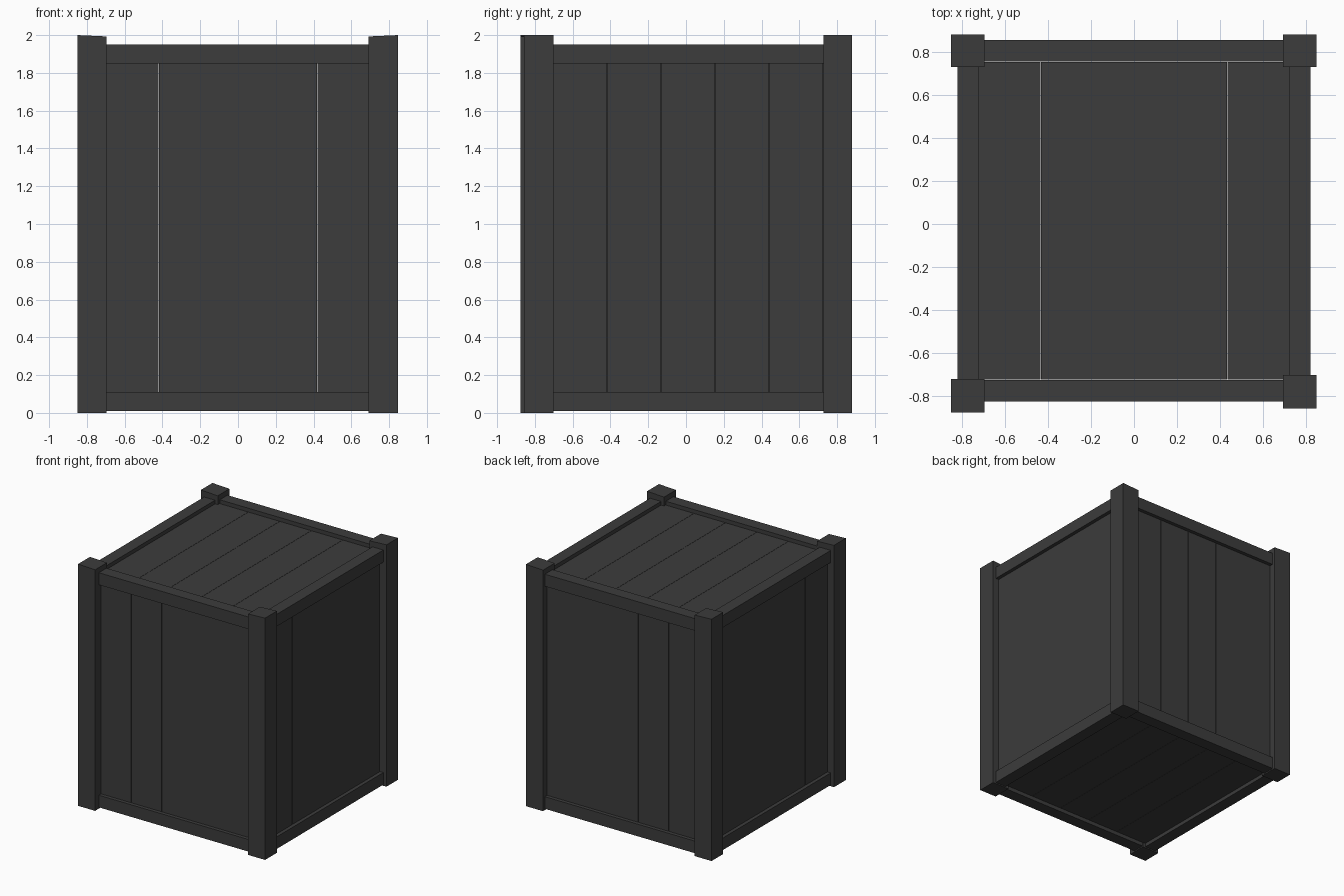
import bpy, bmesh
from mathutils import Vector

if "Cube" in bpy.data.objects:
    bpy.data.objects.remove(bpy.data.objects["Cube"])

# Dark charcoal wood
dark = bpy.data.materials.new("dark_wood")
dark.diffuse_color = (0.045, 0.045, 0.045, 1)
dark.use_nodes = True
dark.node_tree.nodes["Principled BSDF"].inputs["Base Color"].default_value = dark.diffuse_color


def box(name, x, y, z):
    """Axis-aligned box from (min, max) ranges."""
    bm = bmesh.new()
    bmesh.ops.create_cube(bm, size=1)
    for v in bm.verts:
        v.co = Vector([r[0] + (c + 0.5) * (r[1] - r[0]) for c, r in zip(v.co, (x, y, z))])
    mesh = bpy.data.meshes.new(name)
    bm.to_mesh(mesh)
    bm.free()
    mesh.materials.append(dark)
    obj = bpy.data.objects.new(name, mesh)
    bpy.context.collection.objects.link(obj)
    return obj


def planks(name, axis, span, other_axis, other, depth_axis, thick, count=5, gap=0.002):
    """Row of boards side by side along one axis."""
    w = (span[1] - span[0]) / count
    for i in range(count):
        r = [None] * 3
        start = span[0] + i * w
        r[axis] = (start + gap / 2, start + w - gap / 2)
        r[other_axis] = other
        r[depth_axis] = thick
        box(f"{name}_plank_{i + 1}", *r)


# Corner posts, slightly uneven, with tops rising toward the outside
posts = {
    "front_left": ((-0.85, -0.695), (-0.875, -0.72)),
    "front_right": ((0.692, 0.848), (-0.857, -0.702)),
    "back_left": ((-0.85, -0.695), (0.728, 0.88)),
    "back_right": ((0.692, 0.848), (0.728, 0.88)),
}
for name, (x, y) in posts.items():
    post = box(name + "_post", x, y, (0, 2))
    for v in post.data.vertices:
        if v.co.z > 1 and abs(v.co.x) < 0.75:
            v.co.z = 1.993

# Top and bottom rails between the posts
for level, z in (("bottom", (0.01, 0.11)), ("top", (1.85, 1.95))):
    box(f"front_{level}_rail", (-0.71, 0.71), (-0.825, -0.725), z)
    box(f"back_{level}_rail", (-0.71, 0.71), (0.755, 0.855), z)
    box(f"left_{level}_rail", (-0.82, -0.72), (-0.73, 0.74), z)
    box(f"right_{level}_rail", (0.72, 0.82), (-0.71, 0.74), z)

# Recessed plank panels on the four sides
planks("front", 0, (-0.70, 0.70), 2, (0.05, 1.91), 1, (-0.795, -0.735))
planks("back", 0, (-0.70, 0.70), 2, (0.05, 1.91), 1, (0.765, 0.825))
planks("left", 1, (-0.72, 0.73), 2, (0.05, 1.91), 0, (-0.79, -0.73))
planks("right", 1, (-0.705, 0.725), 2, (0.05, 1.91), 0, (0.73, 0.79))

# Recessed lid and base boards
planks("lid", 0, (-0.72, 0.72), 1, (-0.722, 0.752), 2, (1.86, 1.92))
planks("base", 0, (-0.72, 0.72), 1, (-0.722, 0.752), 2, (0.04, 0.10))
